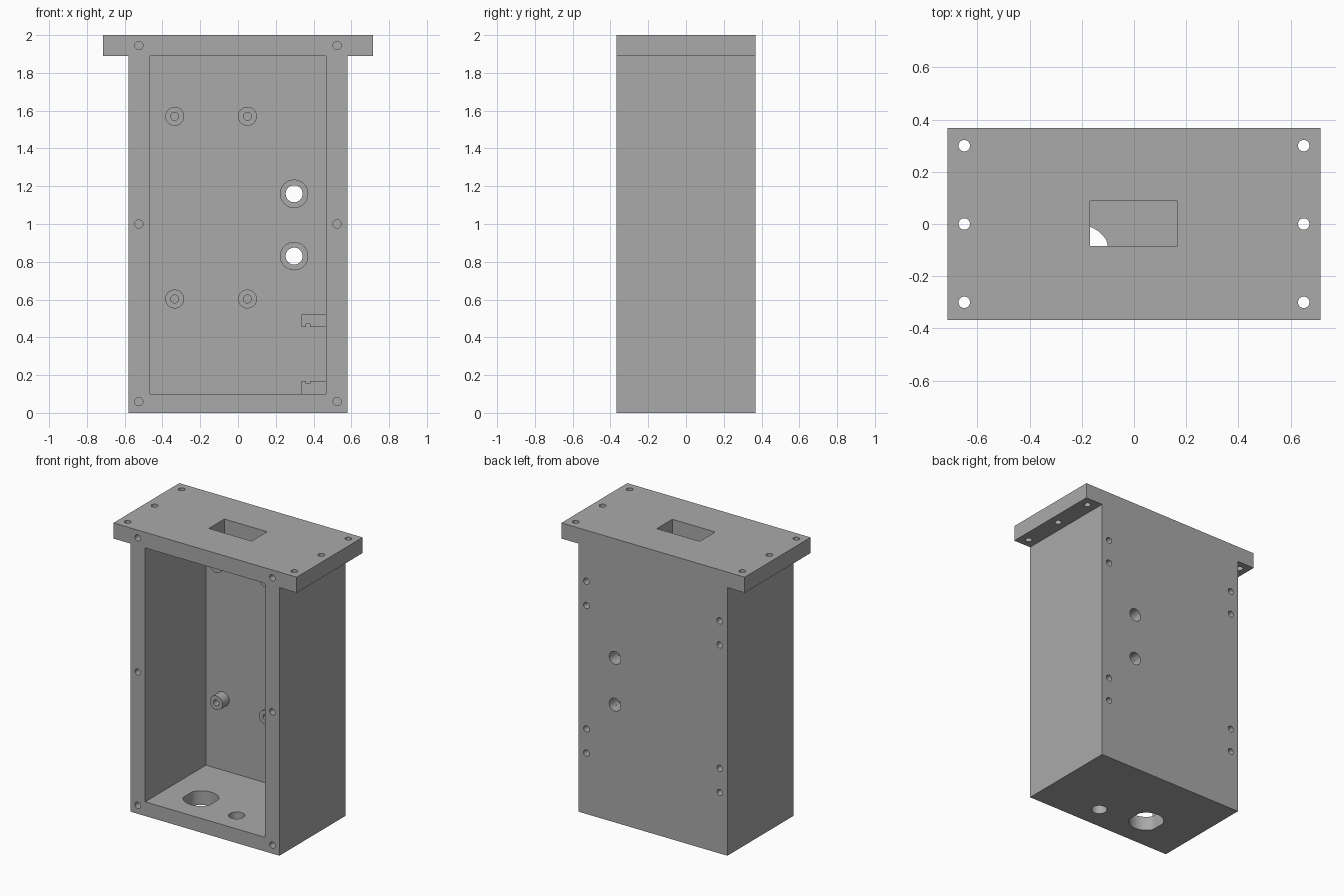
import bpy, bmesh, math
from mathutils import Matrix, Vector

if "Cube" in bpy.data.objects:
    bpy.data.objects.remove(bpy.data.objects["Cube"], do_unlink=True)

grey = bpy.data.materials.new("plain_grey")
grey.use_nodes = True
colour = (0.4, 0.4, 0.4, 1)
grey.diffuse_color = colour
grey.node_tree.nodes["Principled BSDF"].inputs["Base Color"].default_value = colour

FRONT, BACK = -0.367, 0.367
WALL = 0.31          # inner face of the back wall
TOP, FLANGE = 2.0, 1.89


def make(name, bm):
    bmesh.ops.recalc_face_normals(bm, faces=bm.faces)
    mesh = bpy.data.meshes.new(name)
    bm.to_mesh(mesh)
    bm.free()
    mesh.materials.append(grey)
    ob = bpy.data.objects.new(name, mesh)
    bpy.context.collection.objects.link(ob)
    return ob


def prism(bm, outline, start, vector):
    """Extrude an outline of 3D points made by start(u, v) along a vector."""
    face = bm.faces.new([bm.verts.new(start(u, v)) for u, v in outline])
    moved = bmesh.ops.extrude_face_region(bm, geom=[face])["geom"]
    bmesh.ops.translate(bm, vec=Vector(vector),
                        verts=[e for e in moved if isinstance(e, bmesh.types.BMVert)])


def along_y(bm, outline, y0, y1):
    prism(bm, outline, lambda x, z: (x, y0, z), (0, y1 - y0, 0))


def along_z(bm, outline, z0, z1):
    prism(bm, outline, lambda x, y: (x, y, z0), (0, 0, z1 - z0))


def rect(x0, x1, y0, y1):
    return [(x0, y0), (x1, y0), (x1, y1), (x0, y1)]


def circle(x, y, r, flat=None, n=40):
    """Round outline, optionally with a flat on its left and right."""
    lim = flat or r
    pts = []
    for i in range(n):
        a = math.tau * (i + 0.5) / n
        pts.append((x + max(-lim, min(lim, r * math.cos(a))), y + r * math.sin(a)))
    return pts


def activate(ob):
    bpy.ops.object.select_all(action='DESELECT')
    ob.select_set(True)
    bpy.context.view_layer.objects.active = ob


def cut(ob, cutter):
    cutter.hide_render = True
    mod = ob.modifiers.new("cut", 'BOOLEAN')
    mod.operation, mod.solver, mod.object = 'DIFFERENCE', 'EXACT', cutter
    activate(ob)
    bpy.ops.object.modifier_apply(modifier=mod.name)
    bpy.data.objects.remove(cutter, do_unlink=True)


def smooth(ob):
    activate(ob)
    bpy.ops.object.shade_smooth_by_angle(angle=math.radians(30))


# Housing body with the wide top flange
bm = bmesh.new()
half, wide = 0.58, 0.715
along_y(bm, [(-half, 0), (half, 0), (half, FLANGE), (wide, FLANGE),
             (wide, TOP), (-wide, TOP), (-wide, FLANGE), (-half, FLANGE)], FRONT, BACK)
housing = make("housing", bm)

# Open front cavity
bm = bmesh.new()
along_y(bm, rect(-0.467, 0.467, 0.1, FLANGE), FRONT - 0.1, WALL)
cut(housing, make("cavity_cutter", bm))

# Screw holes, cable holes and top slot
bm = bmesh.new()
SCREW = 0.022
for side in (-1, 1):
    for z in (0.06, 1.0, 1.945):
        along_y(bm, circle(side * 0.525, z, SCREW, n=24), FRONT - 0.05, FRONT + 0.15)
    for z in (0.43, 0.6, 1.47, 1.64):
        along_y(bm, circle(side * 0.52, z, SCREW, n=24), BACK - 0.12, BACK + 0.05)
    for y in (-0.3, 0, 0.3):
        along_z(bm, circle(side * 0.65, y, SCREW, n=24), FLANGE - 0.05, TOP + 0.05)
BUSHES = [(0.297, 0.83), (0.297, 1.16)]
for x, z in BUSHES:
    along_y(bm, circle(x, z, 0.045), WALL - 0.05, BACK + 0.05)
along_z(bm, circle(-0.205, -0.12, 0.115, flat=0.103), -0.05, 0.15)
along_z(bm, circle(0.13, -0.2, 0.052), -0.05, 0.15)
along_z(bm, rect(-0.168, 0.166, -0.085, 0.088), FLANGE - 0.05, TOP + 0.05)
cut(housing, make("hole_cutter", bm))
smooth(housing)


# Hollow posts standing on the back wall
def post(name, x, z, outer, inner, length):
    bm = bmesh.new()
    profile = [(inner, WALL), (inner, WALL - length), (outer, WALL - length), (outer, WALL)]
    verts = [bm.verts.new((r, y, 0)) for r, y in profile]
    edges = [bm.edges.new(pair) for pair in zip(verts, verts[1:])]
    bmesh.ops.spin(bm, geom=verts + edges, cent=(0, 0, 0), axis=(0, 1, 0),
                   angle=math.tau, steps=40, use_merge=True)
    bmesh.ops.remove_doubles(bm, verts=bm.verts, dist=0.0001)
    bmesh.ops.transform(bm, matrix=Matrix.Translation((x, 0, z)), verts=bm.verts)
    smooth(make(name, bm))


for x in (-0.335, 0.05):
    for z in (0.603, 1.57):
        post("standoff", x, z, 0.05, 0.021, 0.075)
for x, z in BUSHES:
    post("bush", x, z, 0.075, 0.045, 0.04)


# Notched board rails on the inner side wall
def rail(name, base, grip):
    d = math.copysign(0.015, base - grip)
    outline = [(0.335, base), (0.335, grip), (0.36, grip), (0.36, grip + d),
               (0.382, grip + d), (0.382, grip), (0.467, grip), (0.467, base)]
    bm = bmesh.new()
    along_y(bm, outline, 0.1, WALL)
    make(name, bm)


rail("lower_rail", 0.1, 0.17)
rail("upper_rail", 0.52, 0.455)
